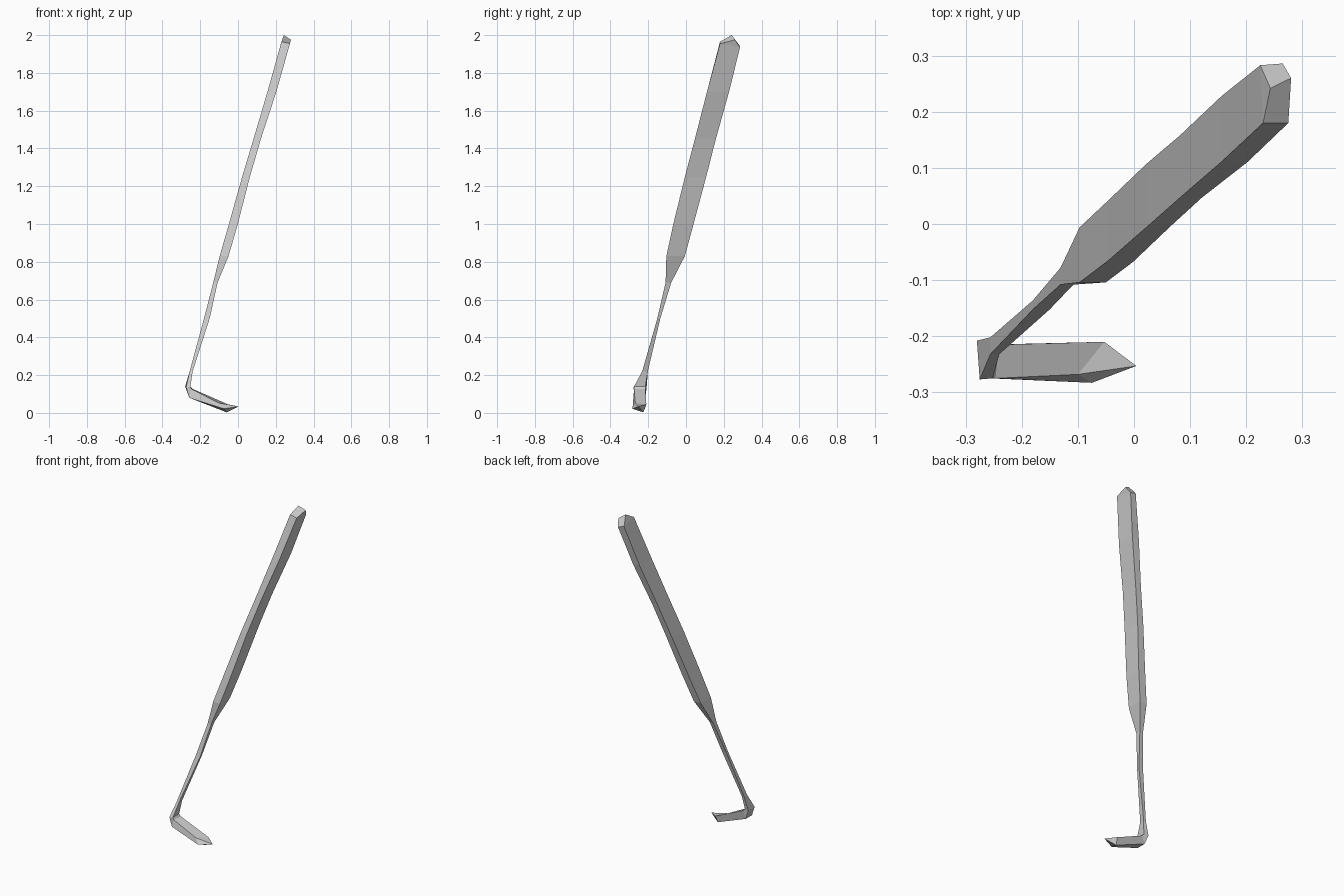
import bpy, bmesh

if "Cube" in bpy.data.objects:
    bpy.data.objects.remove(bpy.data.objects["Cube"])


def ring(z, xl, xr, yf, yb):
    """Level four-sided section: front-left, front-right, back-right, back-left."""
    return [(xl, yf, z), (xr, yf, z), (xr, yb, z), (xl, yb, z)]


def loft(bm, rings):
    """Bridge the sections with quads and return the vertex loops."""
    loops = [[bm.verts.new(p) for p in r] for r in rings]
    for a, b in zip(loops, loops[1:]):
        for i in range(4):
            j = (i + 1) % 4
            bm.faces.new((a[i], a[j], b[j], b[i]))
    return loops


# Hooked toe, listed from its tip end back to the bend
toe = [
    [(-.075, -.283, .022), (-.100, -.268, .052), (-.053, -.210, .045), (-.060, -.225, .003)],
    [(-.258, -.275, .080), (-.247, -.275, .127), (-.240, -.215, .127), (-.258, -.215, .080)],
]

# Bend, thin shaft and broad flat grip
shaft = [
    [(-.275, -.277, .135), (-.252, -.275, .140), (-.252, -.215, .140), (-.280, -.208, .140)],
    ring(.22, -.256, -.240, -.232, -.202),
    ring(.50, -.180, -.150, -.152, -.136),
    ring(.69, -.131, -.108, -.108, -.078),
]
grip = [
    ring(.83, -.097, -.050, -.104, -.006),
    ring(1.00, -.048, -.001, -.067, .040),
    ring(1.25, .022, .063, -.006, .107),
    ring(1.45, .082, .121, .047, .158),
    ring(1.70, .156, .203, .111, .228),
    [(.230, .180, 1.965), (.275, .180, 1.955), (.265, .286, 1.935), (.225, .283, 1.945)],
]

bm = bmesh.new()
loops = loft(bm, toe + shaft + grip)

# Pointed toe tip
first = loops[0]
tip = bm.verts.new((.004, -.253, .034))
for i in range(4):
    bm.faces.new((first[(i + 1) % 4], first[i], tip))

# Ridged end cap on the grip
fl, fr, br, bl = loops[-1]
left = bm.verts.new((.243, .242, 2.0))
right = bm.verts.new((.280, .260, 1.975))
for face in ((fl, fr, right, left), (br, bl, left, right), (fr, br, right), (bl, fl, left)):
    bm.faces.new(face)

bmesh.ops.recalc_face_normals(bm, faces=bm.faces)
mesh = bpy.data.meshes.new("hooked_rod")
bm.to_mesh(mesh)
bm.free()
bpy.context.collection.objects.link(bpy.data.objects.new("hooked_rod", mesh))
